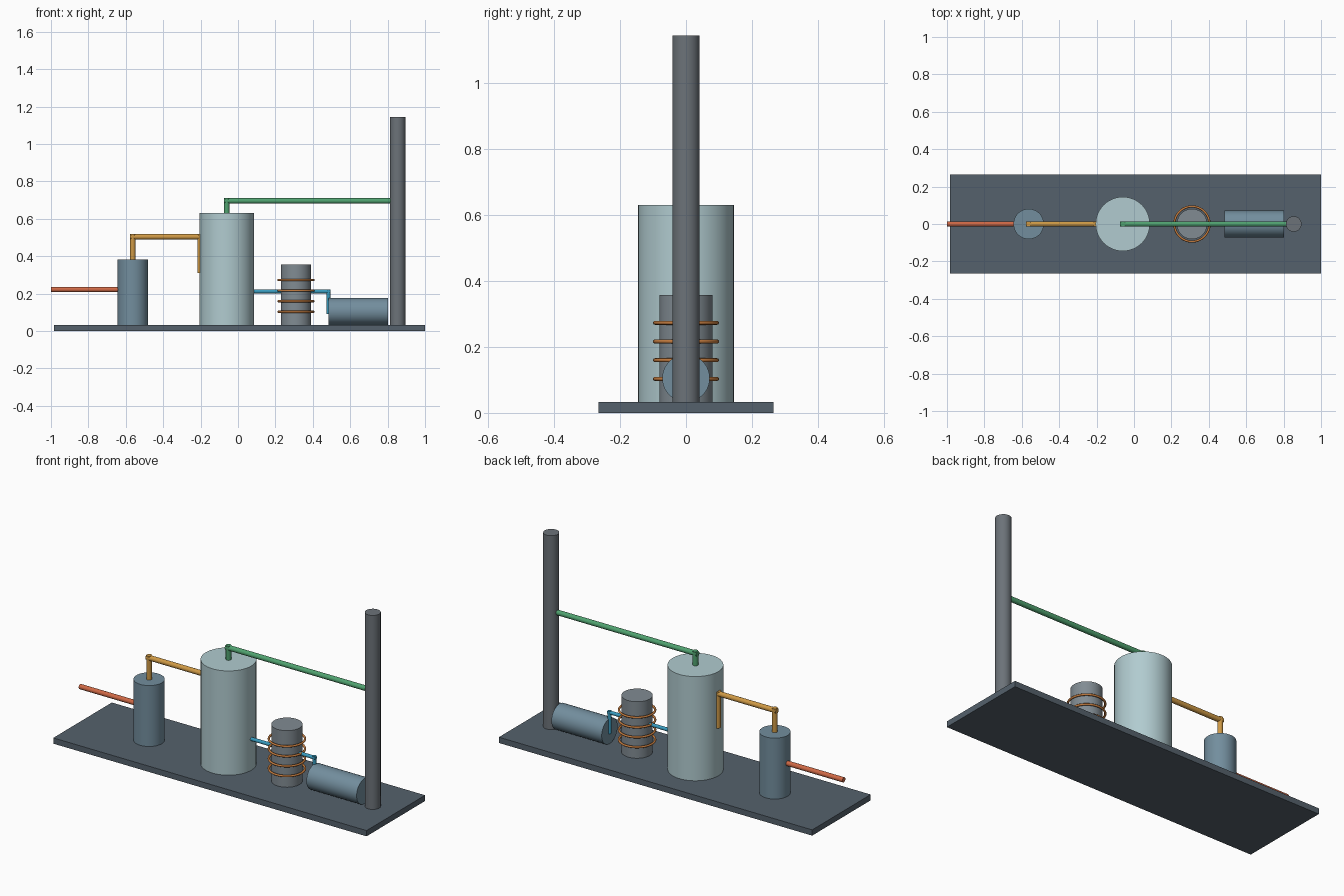
import bpy, math
from mathutils import Vector

if "Cube" in bpy.data.objects:
    bpy.data.objects.remove(bpy.data.objects["Cube"])

mats = {}

def paint(obj, name, rgb):
    if name not in mats:
        m = bpy.data.materials.new(name)
        m.diffuse_color = (*rgb, 1)
        m.use_nodes = True
        m.node_tree.nodes["Principled BSDF"].inputs["Base Color"].default_value = m.diffuse_color
        mats[name] = m
    obj.data.materials.append(mats[name])

def smooth():
    bpy.ops.object.shade_smooth_by_angle(angle=math.radians(40))

def rod(name, a, b, r, color, sides=48):
    a, b = Vector(a), Vector(b)
    d = b - a
    bpy.ops.mesh.primitive_cylinder_add(
        vertices=sides, radius=r, depth=d.length, location=(a + b) / 2,
        rotation=d.to_track_quat('Z', 'Y').to_euler())
    o = bpy.context.object
    o.name = name
    smooth()
    paint(o, *color)

def pipe(name, pts, r, color):
    # straight runs overlap by one radius to make square elbows
    pts = [Vector(p) for p in pts]
    last = len(pts) - 2
    for i in range(last + 1):
        a, b = pts[i], pts[i + 1]
        d = (b - a).normalized() * r
        rod(f"{name}_{i + 1}", a - d if i else a, b + d if i < last else b, r, color, 24)

STEEL = ("steel_blue", (0.17, 0.27, 0.34))
PALE = ("pale_teal", (0.44, 0.60, 0.63))
GREY = ("grey", (0.22, 0.26, 0.29))
STACK = ("stack_grey", (0.15, 0.17, 0.19))
SLATE = ("slate", (0.09, 0.12, 0.15))
RED = ("red_pipe", (0.62, 0.14, 0.06))
AMBER = ("amber_pipe", (0.62, 0.32, 0.06))
GREEN = ("green_pipe", (0.08, 0.36, 0.16))
BLUE = ("blue_pipe", (0.04, 0.33, 0.52))
COPPER = ("copper", (0.55, 0.20, 0.05))

Z = 0.033  # top of base

# base slab
bpy.ops.mesh.primitive_cube_add(size=1, location=(0.0075, 0, Z / 2))
base = bpy.context.object
base.name = "base_plate"
base.scale = (1.985, 0.53, Z)
paint(base, *SLATE)

# vessels and stack
rod("feed_tank", (-0.563, 0, Z), (-0.563, 0, 0.382), 0.081, STEEL)
rod("main_tank", (-0.06, 0, Z), (-0.06, 0, 0.63), 0.145, PALE)
rod("coil_column", (0.31, 0, Z), (0.31, 0, 0.357), 0.081, GREY)
rod("receiver_drum", (0.484, 0, 0.105), (0.802, 0, 0.105), 0.072, STEEL)
rod("exhaust_stack", (0.854, 0, Z), (0.854, 0, 1.144), 0.0415, STACK)

# cooling coil rings
for i in range(4):
    bpy.ops.mesh.primitive_torus_add(
        location=(0.31, 0, 0.103 + i * 0.0567), major_radius=0.094, minor_radius=0.006,
        major_segments=48, minor_segments=12)
    ring = bpy.context.object
    ring.name = f"coil_ring_{i + 1}"
    smooth()
    paint(ring, *COPPER)

# pipework
pipe("inlet_pipe", [(-1, 0, 0.222), (-0.63, 0, 0.222)], 0.014, RED)
pipe("transfer_pipe", [(-0.563, 0, 0.37), (-0.563, 0, 0.504), (-0.203, 0, 0.504),
                       (-0.203, 0, 0.31)], 0.0145, AMBER)
pipe("vent_pipe", [(-0.06, 0, 0.62), (-0.06, 0, 0.696), (0.83, 0, 0.696)], 0.0145, GREEN)
pipe("drain_pipe", [(0.07, 0, 0.212), (0.484, 0, 0.212), (0.484, 0, 0.092)], 0.010, BLUE)
